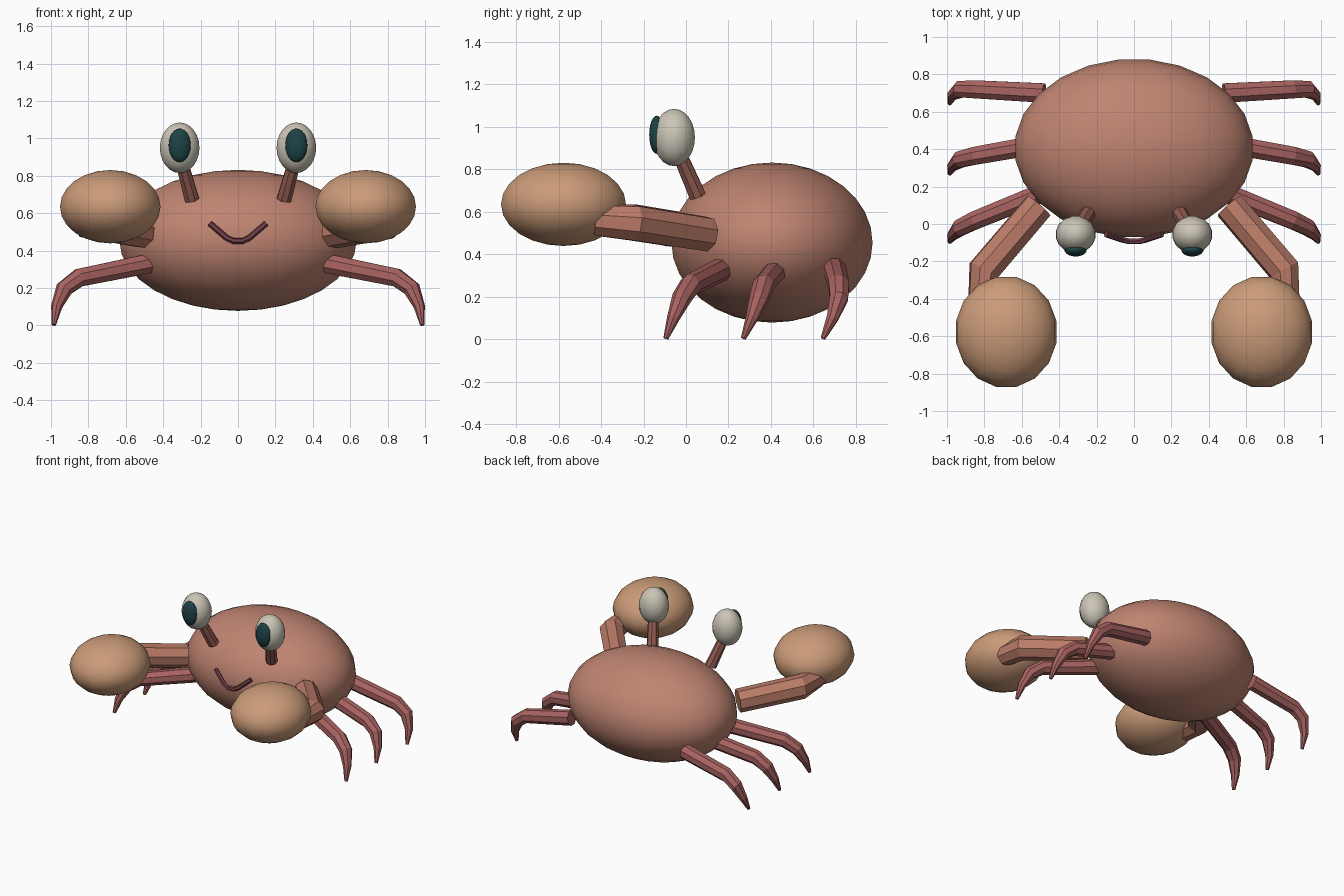
import bpy, bmesh, math
from mathutils import Matrix, Vector

if "Cube" in bpy.data.objects:
    bpy.data.objects.remove(bpy.data.objects["Cube"])


def material(name, rgb):
    m = bpy.data.materials.new(name)
    m.diffuse_color = (*rgb, 1)
    m.use_nodes = True
    m.node_tree.nodes["Principled BSDF"].inputs["Base Color"].default_value = m.diffuse_color
    return m


SHELL = material("shell", (0.52, 0.23, 0.165))
ARM = material("arm", (0.50, 0.20, 0.14))
CLAW = material("claw", (0.60, 0.33, 0.19))
LEG = material("leg", (0.39, 0.125, 0.12))
STALK = material("stalk", (0.30, 0.11, 0.085))
WHITE = material("eye_white", (0.60, 0.56, 0.47))
DARK = material("pupil", (0.012, 0.055, 0.06))
LIP = material("lip", (0.17, 0.05, 0.065))


def finish(name, bm, mat, smooth):
    bmesh.ops.recalc_face_normals(bm, faces=bm.faces[:])
    for f in bm.faces:
        f.smooth = smooth
    me = bpy.data.meshes.new(name)
    bm.to_mesh(me)
    bm.free()
    me.materials.append(mat)
    ob = bpy.data.objects.new(name, me)
    bpy.context.collection.objects.link(ob)
    return ob


def ellipsoid(name, center, radii, mat, seg=16, rings=12):
    bm = bmesh.new()
    m = (Matrix.Translation(center) @ Matrix.Diagonal((*radii, 1))
         @ Matrix.Rotation(math.pi / seg, 4, 'Z'))
    bmesh.ops.create_uvsphere(bm, u_segments=seg, v_segments=rings, radius=1, matrix=m)
    return finish(name, bm, mat, True)


def tube(name, path, radii, mat, sides=8, smooth=False):
    pts = [Vector(p) for p in path]
    bm = bmesh.new()
    rings, u = [], None
    for i, p in enumerate(pts):
        a, b = pts[max(i - 1, 0)], pts[min(i + 1, len(pts) - 1)]
        t = (b - a).normalized()
        # carry the frame along the path to avoid twisting
        u = t.orthogonal() if u is None else u - t * u.dot(t)
        u.normalize()
        v = t.cross(u)
        rings.append([bm.verts.new(p + radii[i] * (
            u * math.cos(2 * math.pi * (k + 0.5) / sides) + v * math.sin(2 * math.pi * (k + 0.5) / sides)))
            for k in range(sides)])
    for r, s in zip(rings, rings[1:]):
        for k in range(sides):
            n = (k + 1) % sides
            bm.faces.new((r[k], r[n], s[n], s[k]))
    bm.faces.new(rings[0])
    bm.faces.new(rings[-1])
    return finish(name, bm, mat, smooth)


# Body
ellipsoid("body", (0, 0.405, 0.455), (0.64, 0.478, 0.377), SHELL, 24, 16)

# Mouth
tube("mouth", [(-0.15, -0.055, 0.545), (-0.06, -0.085, 0.468), (-0.025, -0.093, 0.452),
               (0.025, -0.093, 0.452), (0.06, -0.085, 0.468), (0.15, -0.055, 0.545)],
     [0.016] * 6, LIP, 6)

# Leg rows: y of each path point, from hip to tip
LEGS = {"front": (0.17, 0.02, -0.02, -0.06, -0.095),
        "middle": (0.43, 0.365, 0.345, 0.31, 0.27),
        "back": (0.70, 0.72, 0.72, 0.69, 0.645)}
LEG_XZ = [(0.48, 0.33), (0.85, 0.255), (0.93, 0.195), (0.97, 0.10), (0.985, 0.003)]
LEG_R = [0.056, 0.052, 0.047, 0.03, 0.012]

for side, s in (("left", -1), ("right", 1)):
    for row, ys in LEGS.items():
        tube(f"{row}_leg_{side}", [(s * x, y, z) for (x, z), y in zip(LEG_XZ, ys)], LEG_R, LEG)
    # Arm and claw
    tube(f"arm_{side}", [(s * 0.51, 0.097, 0.495), (s * 0.805, -0.25, 0.55), (s * 0.815, -0.43, 0.56)],
         [0.085, 0.088, 0.075], ARM)
    ellipsoid(f"claw_{side}", (s * 0.683, -0.577, 0.635), (0.274, 0.3, 0.196), CLAW)
    # Eye
    tube(f"eye_stalk_{side}", [(s * 0.247, 0.055, 0.675), (s * 0.30, -0.03, 0.87)], [0.042, 0.036], STALK)
    ellipsoid(f"eye_{side}", (s * 0.312, -0.056, 0.95), (0.108, 0.1, 0.135), WHITE)
    ellipsoid(f"pupil_{side}", (s * 0.312, -0.138, 0.963), (0.06, 0.036, 0.09), DARK)
